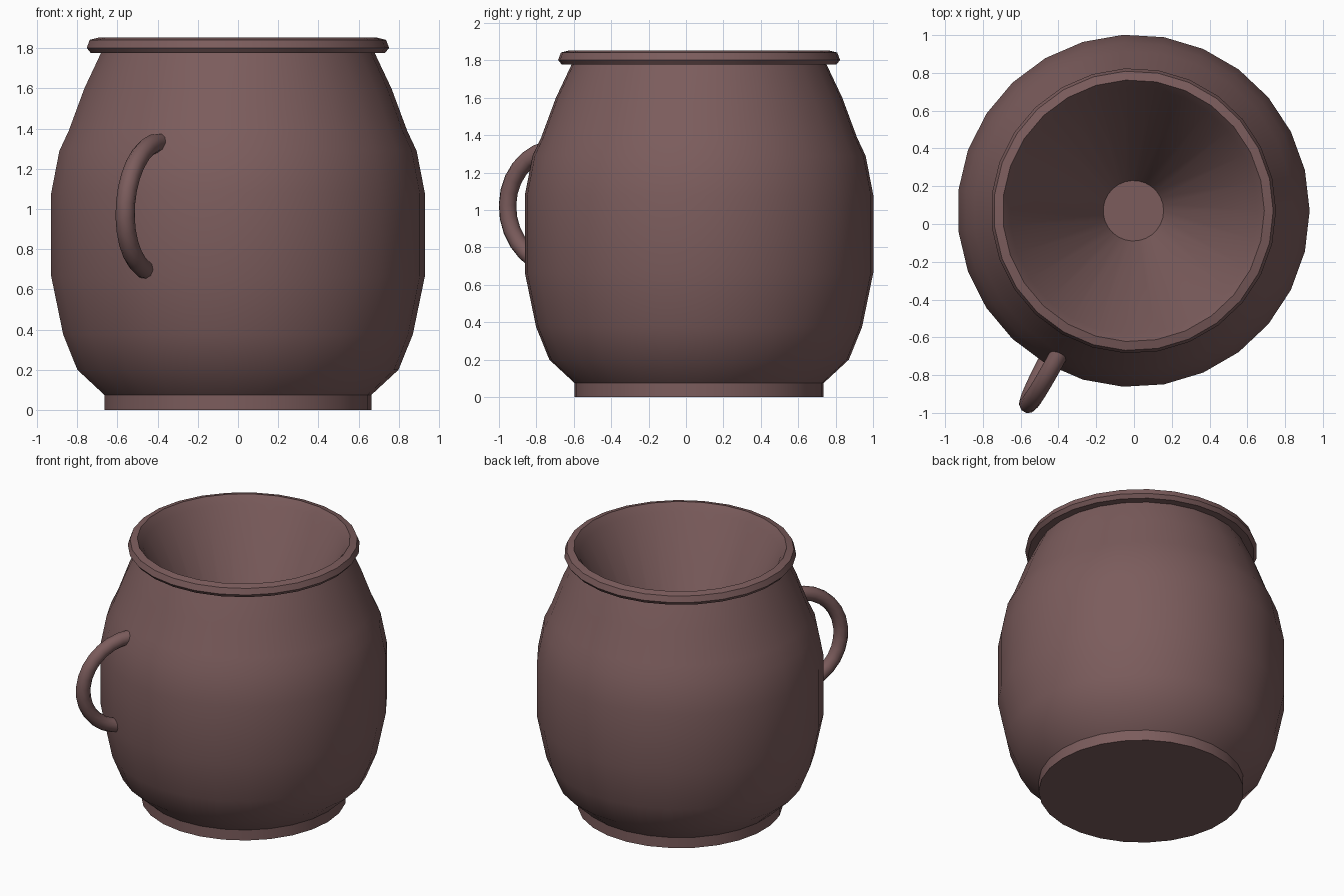
import bpy, bmesh, math
from mathutils import Vector

cube = bpy.data.objects.get("Cube")
if cube:
    bpy.data.objects.remove(cube, do_unlink=True)

SIDES = 27
CENTRE = Vector((-0.003, 0.07, 0))

clay = bpy.data.materials.new("dusty brown clay")
clay.use_nodes = True
clay.diffuse_color = (0.2, 0.108, 0.108, 1)
clay.node_tree.nodes["Principled BSDF"].inputs["Base Color"].default_value = (0.2, 0.108, 0.108, 1)


def finish(obj, angle):
    """Give the part its colour and smooth shading with sharp creases."""
    obj.data.materials.append(clay)
    bpy.ops.object.select_all(action='DESELECT')
    bpy.context.view_layer.objects.active = obj
    obj.select_set(True)
    bpy.ops.object.shade_smooth_by_angle(angle=math.radians(angle))


def lathe(name, profile, angle, cap_start=False, cap_end=False):
    """Spin (radius, height) points round the pot's axis."""
    bm = bmesh.new()
    rings = []
    for r, z in profile:
        rings.append([bm.verts.new((r * math.cos(math.tau * i / SIDES),
                                    r * math.sin(math.tau * i / SIDES), z))
                      for i in range(SIDES)])
    for a, b in zip(rings, rings[1:]):
        for i in range(SIDES):
            j = (i + 1) % SIDES
            bm.faces.new((a[i], a[j], b[j], b[i]))
    if cap_start:
        bm.faces.new(rings[0][::-1])
    if cap_end:
        bm.faces.new(rings[-1])
    mesh = bpy.data.meshes.new(name)
    bm.to_mesh(mesh)
    bm.free()
    obj = bpy.data.objects.new(name, mesh)
    obj.location = CENTRE
    bpy.context.collection.objects.link(obj)
    finish(obj, angle)


# Foot, bulging wall, rim, then the funnel-shaped inside with a soft shoulder
lathe("foot", [(0.667, 0), (0.667, 0.075)], 35, cap_start=True)
lathe("body", [(0.667, 0.075), (0.802, 0.2), (0.873, 0.375), (0.933, 0.665),
               (0.933, 1.08), (0.892, 1.29), (0.845, 1.39), (0.767, 1.6),
               (0.682, 1.78)], 35)
lathe("rim", [(0.682, 1.777), (0.735, 1.777), (0.755, 1.802), (0.74, 1.842),
              (0.693, 1.854)], 30)
lathe("inside", [(0.693, 1.854), (0.655, 1.8), (0.16, 0.78)], 40, cap_end=True)

# Side handle: a bent tube, leaning slightly, whose ends sink into the wall
START = Vector((-0.42, -0.69, 0))
OUTWARD = Vector((-0.47, -0.88, 0))
SIDEWAYS = Vector((0.88, -0.47, 0))
RADIUS, MIDDLE, STEPS = 0.32, 1.01, 14
curve = bpy.data.curves.new("handle", 'CURVE')
curve.dimensions = '3D'
curve.bevel_depth = 0.048
curve.bevel_resolution = 3
curve.use_fill_caps = True
spline = curve.splines.new('POLY')
spline.points.add(STEPS)
for i, point in enumerate(spline.points):
    a = math.radians(92 - 177 * i / STEPS)
    rise = RADIUS * math.sin(a)
    spot = START + OUTWARD * (RADIUS * math.cos(a) - 0.02) + SIDEWAYS * (0.06 * rise)
    point.co = (spot.x, spot.y, MIDDLE + rise, 1)
handle = bpy.data.objects.new("handle", curve)
bpy.context.collection.objects.link(handle)
bpy.ops.object.select_all(action='DESELECT')
bpy.context.view_layer.objects.active = handle
handle.select_set(True)
bpy.ops.object.convert(target='MESH')
finish(bpy.context.view_layer.objects.active, 50)
